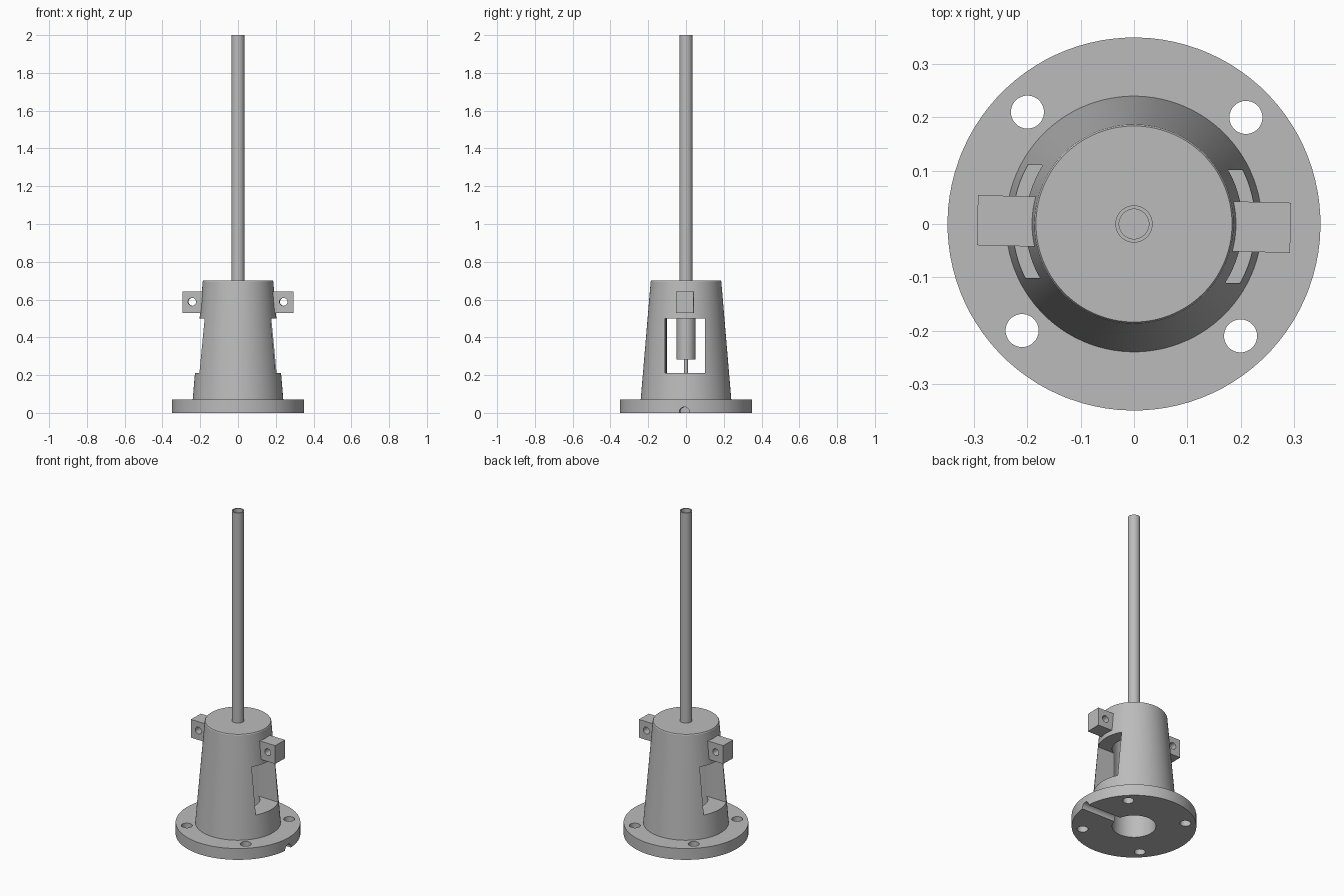
import bpy, bmesh, math
from mathutils import Matrix, Vector

default = bpy.data.objects.get("Cube")
if default:
    bpy.data.objects.remove(default, do_unlink=True)

grey = bpy.data.materials.new("plain_grey")
grey.use_nodes = True
grey.diffuse_color = (0.5, 0.5, 0.5, 1)
grey.node_tree.nodes["Principled BSDF"].inputs["Base Color"].default_value = (0.5, 0.5, 0.5, 1)

TWIST = Matrix.Rotation(math.radians(-1.4), 4, 'Z')


def make_object(name, bm):
    bmesh.ops.recalc_face_normals(bm, faces=bm.faces)
    mesh = bpy.data.meshes.new(name)
    bm.to_mesh(mesh)
    bm.free()
    mesh.materials.append(grey)
    obj = bpy.data.objects.new(name, mesh)
    bpy.context.collection.objects.link(obj)
    return obj


def lathe(name, profile, steps=96):
    """Revolve (radius, height) points around the z axis."""
    bm = bmesh.new()
    verts = [bm.verts.new((r, 0, z)) for r, z in profile]
    edges = [bm.edges.new(pair) for pair in zip(verts, verts[1:])]
    bmesh.ops.spin(bm, geom=verts + edges, cent=(0, 0, 0), axis=(0, 0, 1),
                   angle=math.tau, steps=steps)
    bmesh.ops.remove_doubles(bm, verts=bm.verts, dist=1e-5)
    return make_object(name, bm)


def rod(name, radius, start, end, sides=48):
    """Solid cylinder between two points."""
    a, b = Vector(start), Vector(end)
    turn = (b - a).to_track_quat('Z', 'Y').to_matrix().to_4x4()
    bm = bmesh.new()
    bmesh.ops.create_cone(bm, cap_ends=True, segments=sides, radius1=radius,
                          radius2=radius, depth=(b - a).length,
                          matrix=Matrix.Translation((a + b) / 2) @ turn)
    return make_object(name, bm)


def box(name, low, high):
    a, b = Vector(low), Vector(high)
    bm = bmesh.new()
    bmesh.ops.create_cube(bm, size=1, matrix=Matrix.Translation((a + b) / 2)
                          @ Matrix.Diagonal((*(b - a), 1)))
    return make_object(name, bm)


def cut(obj, cutter):
    cutter.hide_render = True
    mod = obj.modifiers.new("cut", 'BOOLEAN')
    mod.operation = 'DIFFERENCE'
    mod.solver = 'EXACT'
    mod.object = cutter
    bpy.context.view_layer.objects.active = obj
    bpy.ops.object.modifier_apply(modifier=mod.name)
    bpy.data.objects.remove(cutter, do_unlink=True)


# Round flange and tapered housing
housing = lathe("housing", [(0, 0), (0.35, 0), (0.35, 0.07), (0.24, 0.07),
                            (0.187, 0.695), (0.184, 0.70), (0, 0.70)])

# Central bore, side windows, bolt holes and cable groove
cut(housing, rod("bore_cutter", 0.123, (0, 0, -0.1), (0, 0, 0.64), 64))
cut(housing, box("window_cutter", (-0.5, -0.106, 0.21), (0.5, 0.106, 0.50)))
for i in range(4):
    a = math.radians(45 + 90 * i)
    x, y = 0.29 * math.cos(a), 0.29 * math.sin(a)
    cut(housing, rod("bolt_cutter", 0.031, (x, y, -0.1), (x, y, 0.2)))
cut(housing, rod("groove_cutter", 0.027, (0.05, 0, 0.004), (0.5, 0, 0.004)))

# Pierced lugs on both sides
parts = [housing]
for side, s in (("left", 1), ("right", -1)):
    xs = sorted((0.165 * s, 0.294 * s))
    lug = box(side + "_lug", (xs[0], -0.047, 0.53), (xs[1], 0.047, 0.643))
    cut(lug, rod("lug_cutter", 0.021, (0.242 * s, -0.2, 0.588), (0.242 * s, 0.2, 0.588)))
    parts.append(lug)

# Hollow mast, coupler and drive shaft
parts.append(lathe("mast", [(0, 0.52), (0.035, 0.52), (0.035, 2), (0.028, 2),
                            (0.028, 0.6), (0, 0.6)], 48))
parts.append(rod("coupler", 0.05, (0, 0, 0.283), (0, 0, 0.56)))
parts.append(rod("drive_shaft", 0.01, (0, 0, 0.17), (0, 0, 0.30), 24))

# Shared slight twist and smooth curved walls
for obj in parts:
    obj.data.transform(TWIST)
    bpy.ops.object.select_all(action='DESELECT')
    obj.select_set(True)
    bpy.context.view_layer.objects.active = obj
    bpy.ops.object.shade_smooth_by_angle(angle=math.radians(25))
